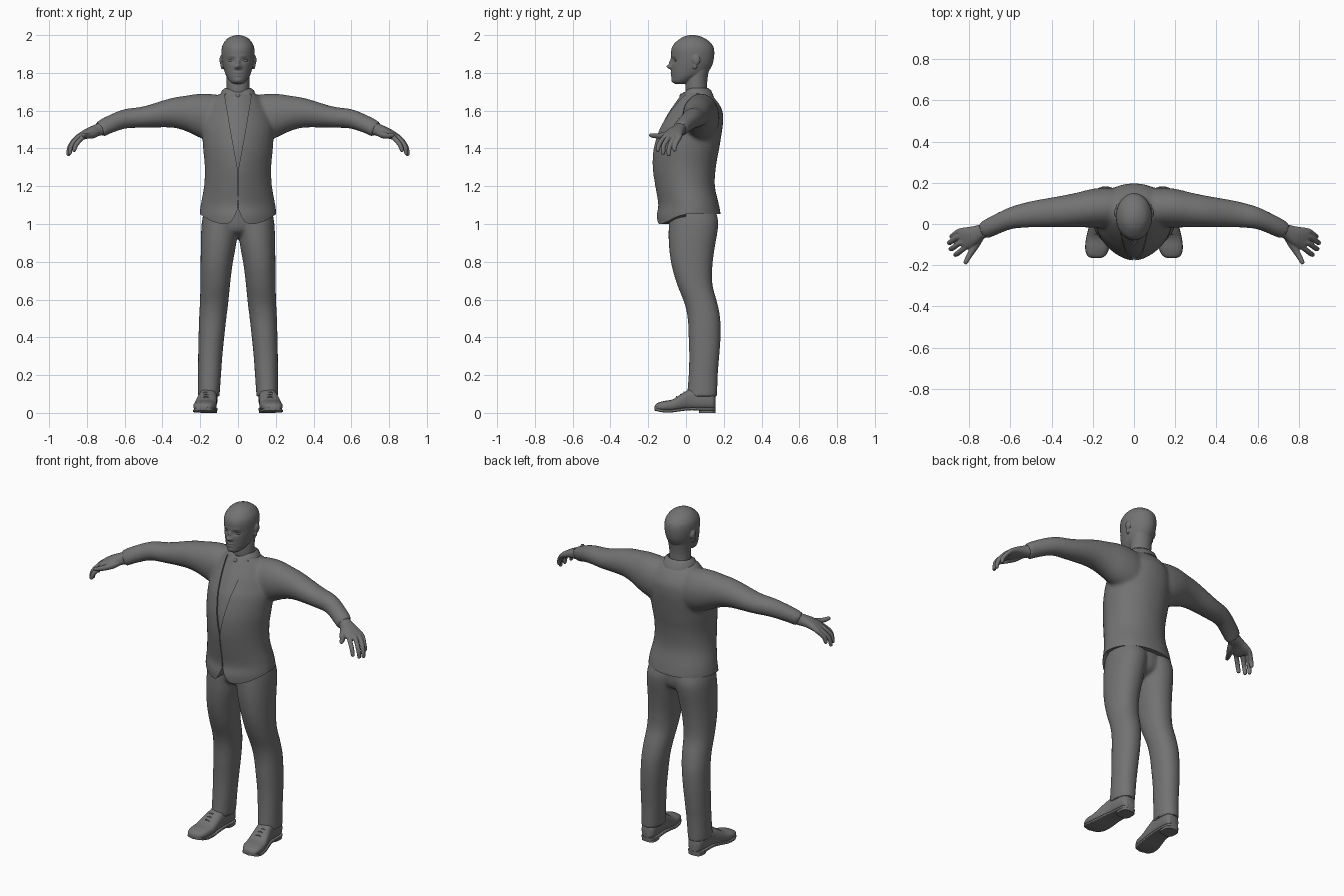
import bpy, bmesh, math
from mathutils import Vector, Matrix

if "Cube" in bpy.data.objects:
    bpy.data.objects.remove(bpy.data.objects["Cube"])

cloth = bpy.data.materials.new("dark_grey")
cloth.diffuse_color = (.17, .17, .17, 1)
cloth.use_nodes = True
cloth.node_tree.nodes["Principled BSDF"].inputs["Base Color"].default_value = cloth.diffuse_color


def spline(p0, p1, p2, p3, t):
    return 0.5 * (2 * p1 + (p2 - p0) * t + (2 * p0 - 5 * p1 + 4 * p2 - p3) * t * t
                  + (3 * p1 - p0 - 3 * p2 + p3) * t ** 3)


def loft(bm, rings, s=1, n=40, steps=4, power=2.0, front=None):
    """Skin smoothly interpolated rings (centre, U, V); s=-1 mirrors in x; front = power of the -V half."""
    def at(i):
        return rings[max(0, min(i, len(rings) - 1))]
    dense = []
    for i in range(len(rings) - 1):
        for k in range(steps):
            dense.append([spline(at(i - 1)[j], at(i)[j], at(i + 1)[j], at(i + 2)[j], k / steps)
                          for j in range(3)])
    dense.append(rings[-1])
    loops = []
    for c, u, v in dense:
        loop = []
        for k in range(n):
            a = 2 * math.pi * k / n
            ca, sa = math.cos(a), math.sin(a)
            e = 2 / (front if front and sa < 0 else power)
            p = c + u * math.copysign(abs(ca) ** e, ca) + v * math.copysign(abs(sa) ** e, sa)
            loop.append(bm.verts.new((p.x * s, p.y, p.z)))
        loops.append(loop)
    for a, b in zip(loops, loops[1:]):
        for k in range(n):
            bm.faces.new((a[k], a[(k + 1) % n], b[(k + 1) % n], b[k]))
    bm.faces.new(loops[0])
    bm.faces.new(loops[-1])


def level(z, x0, x1, y0, y1):
    """Horizontal ring."""
    return (Vector(((x0 + x1) / 2, (y0 + y1) / 2, z)), Vector(((x1 - x0) / 2, 0, 0)), Vector((0, (y1 - y0) / 2, 0)))


def across(y, x, hw, z0, z1):
    """Ring in a plane facing y."""
    return (Vector((x, y, (z0 + z1) / 2)), Vector((hw, 0, 0)), Vector((0, 0, (z1 - z0) / 2)))


def tube(bm, pts, radii, s=1, n=16):
    """Rounded tube through points."""
    pts = [Vector(p) for p in pts]
    d = (pts[-1] - pts[-2]).normalized()
    pts.append(pts[-1] + d * radii[-1] * 0.6)
    radii = list(radii) + [radii[-1] * 0.35]
    rings = []
    for i, p in enumerate(pts):
        t = (pts[min(i + 1, len(pts) - 1)] - pts[max(i - 1, 0)]).normalized()
        u = t.cross(Vector((0.3, 0.9, 0.3))).normalized()
        rings.append((p, u * radii[i], t.cross(u) * radii[i]))
    loft(bm, rings, s, n)


def ball(bm, c, r):
    bmesh.ops.create_uvsphere(bm, u_segments=24, v_segments=16, radius=1,
                              matrix=Matrix.Translation(c) @ Matrix.Diagonal((*r, 1)))


def finish(name, bm, voxel=0, smooth=0, cutters=(), solid=0):
    """Make the object, apply modifiers and shade it."""
    if not solid:
        bmesh.ops.recalc_face_normals(bm, faces=bm.faces)
    me = bpy.data.meshes.new(name)
    bm.to_mesh(me)
    bm.free()
    ob = bpy.data.objects.new(name, me)
    bpy.context.collection.objects.link(ob)
    if voxel:
        m = ob.modifiers.new("merge", 'REMESH')
        m.mode, m.voxel_size, m.use_smooth_shade = 'VOXEL', voxel, True
    if smooth:
        m = ob.modifiers.new("soften", 'SMOOTH')
        m.factor, m.iterations = 0.5, smooth
    if solid:
        m = ob.modifiers.new("thickness", 'SOLIDIFY')
        m.thickness, m.offset = solid, 0
    for c in cutters:
        m = ob.modifiers.new("cut", 'BOOLEAN')
        m.operation, m.solver, m.object = 'DIFFERENCE', 'EXACT', c
    deps = bpy.context.evaluated_depsgraph_get()
    new = bpy.data.meshes.new_from_object(ob.evaluated_get(deps))
    ob.modifiers.clear()
    ob.data = new
    new.materials.clear()
    new.materials.append(cloth)
    bpy.ops.object.select_all(action='DESELECT')
    ob.select_set(True)
    bpy.context.view_layer.objects.active = ob
    bpy.ops.object.shade_smooth_by_angle(angle=math.radians(40))
    return ob


def prism(name, half, y0, y1):
    """Cutter: x-symmetric xz outline extruded along y."""
    outline = half + [(-x, z) for x, z in reversed(half) if x > 0]
    bm = bmesh.new()
    a = [bm.verts.new((x, y0, z)) for x, z in outline]
    b = [bm.verts.new((x, y1, z)) for x, z in outline]
    bm.faces.new(a)
    bm.faces.new(b)
    for i in range(len(a)):
        j = (i + 1) % len(a)
        bm.faces.new((a[i], a[j], b[j], b[i]))
    ob = finish(name, bm)
    ob.hide_render = True
    return ob


# Jacket: torso and sleeves merged, then opened at the front and trimmed at the hem
torso = [(0.96, .203, -.15, .185), (1.04, .204, -.157, .185), (1.10, .198, -.147, .175), (1.2, .18, -.163, .153),
         (1.3, .176, -.177, .158), (1.4, .185, -.174, .176), (1.5, .190, -.148, .192), (1.55, .18, -.124, .197),
         (1.6, .165, -.095, .193), (1.65, .135, -.06, .165), (1.685, .10, -.035, .13), (1.70, .075, -.02, .115)]
sleeve = [(.05, .08, 1.56, .085, .11), (.12, .08, 1.56, .097, .126), (.20, .077, 1.573, .094, .117),
          (.28, .068, 1.586, .084, .093), (.36, .06, 1.588, .076, .077), (.5, .047, 1.566, .064, .057),
          (.6, .028, 1.556, .053, .051), (.69, -.012, 1.522, .045, .043), (.732, -.033, 1.499, .040, .039)]
bm = bmesh.new()
loft(bm, [level(z, -w, w, f, b) for z, w, f, b in torso], power=2.15, front=1.7)
for s in (1, -1):
    rings = []
    for x, y, z, ry, rz in sleeve:
        t = max(0, (x - .55) / .19)
        rings.append((Vector((x, y, z)), Vector((.4 * t * ry, ry, 0)), Vector((.5 * t * rz, 0, rz))))
    loft(bm, rings, s)
cutters = [prism("opening_cutter", [(.002, 1.06), (.002, 1.29), (.04, 1.50), (.072, 1.69), (.072, 1.8)], -.5, 0),
           prism("front_hem_cutter", [(0, 1.085), (.02, 1.035), (.04, 1.008), (.06, 1.0), (.09, 1.0), (.14, 1.015),
                                      (.18, 1.038), (.2, 1.051), (.4, 1.053), (.4, .8)], -.5, .02),
           prism("back_hem_cutter", [(.45, .75), (.45, 1.053)], .0, .55)]
finish("jacket", bm, .009, 12, cutters)
for c in cutters:
    bpy.data.objects.remove(c)

# Shirt just inside the jacket
bm = bmesh.new()
i = .010
loft(bm, [level(z, -w + i, w - i, f + i, b - i) for z, w, f, b in torso[2:]], power=2.15, front=1.7)
finish("shirt", bm)

# Folded collar, open at the throat, and its button
bm = bmesh.new()
rows = []
for k in range(41):
    a = math.radians(-168 + 336 * k / 40)
    sn, cs = math.sin(a), math.cos(a)
    dip = max(0, -cs) ** 4
    rows.append([bm.verts.new((w * sn, .057 + d * cs, z - drop * dip)) for w, d, z, drop in
                 ((.066, .058, 1.695, .015), (.069, .061, 1.717, .022), (.083, .074, 1.705, .022),
                  (.093, .088, 1.672, .025))])
for a, b in zip(rows, rows[1:]):
    for j in range(3):
        bm.faces.new((a[j], b[j], b[j + 1], a[j + 1]))
finish("collar", bm, solid=.006)
bm = bmesh.new()
ball(bm, (0, -.024, 1.677), (.012, .010, .014))
finish("collar_button", bm)

# Trousers: two legs and a seat merged
leg = [(.085, .098, .212, .005, .165), (.2, .09, .211, .014, .168), (.3, .083, .211, .017, .176),
       (.4, .073, .209, .014, .183), (.5, .062, .206, .009, .181), (.58, .052, .202, -.008, .166),
       (.68, .042, .199, -.047, .14), (.78, .03, .198, -.076, .14), (.88, .012, .197, -.09, .153),
       (.96, .0, .195, -.092, .167), (1.02, -.01, .19, -.09, .17), (1.09, -.02, .175, -.09, .15)]
bm = bmesh.new()
for s in (1, -1):
    loft(bm, [level(*r) for r in leg], s, power=2.15)
loft(bm, [level(.925, -.04, .04, .0, .08), level(.955, -.09, .09, -.065, .135),
          level(1.0, -.15, .15, -.085, .155), level(1.09, -.16, .16, -.09, .155)])
finish("trousers", bm, .009, 4)

# Shoes: upper, sole, heel and laces
upper = [(-.166, .184, .018, .012, .036), (-.155, .183, .042, .01, .05), (-.12, .179, .057, .008, .062),
         (-.07, .173, .059, .008, .072), (-.02, .166, .054, .013, .103), (.03, .159, .048, .016, .128),
         (.10, .156, .047, .016, .128), (.14, .155, .041, .016, .11), (.155, .154, .026, .018, .09)]
for s, side in ((1, "left"), (-1, "right")):
    bm = bmesh.new()
    loft(bm, [across(*r) for r in upper], s, power=2.6)
    finish(side + "_shoe", bm)
    bm = bmesh.new()
    base = [.016, .01, .003, .003, .01, .014, .012, .012, .012]
    loft(bm, [across(y, x, w + .001, b, b + .016) for (y, x, w, _, _), b in zip(upper, base)], s, power=6)
    loft(bm, [level(0, .112, .198, .07, .156), level(.026, .111, .199, .068, .157)], s, steps=1, power=3)
    finish(side + "_sole", bm)
    bm = bmesh.new()
    for y, z in ((-.05, .085), (-.03, .097), (-.01, .109)):
        tube(bm, [(.143, y, z - .009), (.17, y, z + .001), (.197, y, z - .009)], [.003] * 3, s, 8)
    finish(side + "_laces", bm)

# Hands: palm, four curled fingers and thumb merged
fingers = [[(.80, -.10, 1.468), (.825, -.118, 1.456), (.857, -.143, 1.42), (.869, -.15, 1.388)],
           [(.81, -.08, 1.473), (.845, -.092, 1.46), (.882, -.118, 1.415), (.891, -.121, 1.373)],
           [(.815, -.055, 1.475), (.853, -.062, 1.458), (.890, -.087, 1.41), (.898, -.092, 1.366)],
           [(.81, -.033, 1.475), (.847, -.034, 1.46), (.878, -.056, 1.422), (.887, -.061, 1.39)]]
for s, side in ((1, "left"), (-1, "right")):
    bm = bmesh.new()
    palm = [(.69, -.015, 1.522, .034, .034), (.735, -.035, 1.500, .035, .033), (.78, -.057, 1.486, .046, .027),
            (.82, -.07, 1.468, .054, .021), (.843, -.076, 1.457, .05, .015)]
    loft(bm, [(Vector((x, y, z)), Vector((.3, .95, .02)) * w, Vector((.4, -.1, .9)) * h)
              for x, y, z, w, h in palm], s, power=2.3)
    for f in fingers:
        tube(bm, f, [.013, .013, .0125, .0102], s)
    tube(bm, [(.745, -.06, 1.485), (.768, -.1, 1.472), (.797, -.148, 1.466), (.819, -.188, 1.470)],
         [.019, .019, .0145, .0105], s)
    finish(side + "_hand", bm, .004, 2)

# Head: skull loft with face bumps, then neck and ears merged in
skull = [(1.742, .022, -.058, -.01), (1.752, .04, -.071, .02), (1.775, .057, -.075, .07), (1.80, .069, -.077, .112),
         (1.84, .08, -.078, .138), (1.88, .086, -.077, .148), (1.92, .087, -.078, .149), (1.95, .080, -.066, .138),
         (1.98, .058, -.033, .105), (1.995, .03, -.003, .07), (2.001, .006, .025, .04)]
bumps = [(0, 1.832, .013, .011, -.026), (0, 1.856, .009, .018, -.013), (0, 1.80, .02, .005, -.006),
         (0, 1.786, .016, .005, -.005), (0, 1.794, .022, .003, .004), (0, 1.762, .02, .012, -.005)]
for s in (1, -1):
    bumps += [(s * .034, 1.866, .018, .012, .008), (s * .03, 1.889, .028, .008, -.003),
              (s * .013, 1.829, .007, .006, -.006)]
bm = bmesh.new()
loft(bm, [level(z, -w, w, f, b) for z, w, f, b in skull], n=120, steps=9)
for v in bm.verts:
    if v.co.y < 0:
        x, z = v.co.x, v.co.z
        v.co.y += sum(d * math.exp(-((x - bx) / sx) ** 2 - ((z - bz) / sz) ** 2) for bx, bz, sx, sz, d in bumps)
loft(bm, [level(1.64, -.07, .07, .005, .12), level(1.70, -.061, .061, -.002, .112),
          level(1.76, -.06, .06, .0, .113), level(1.82, -.062, .062, .02, .122)])
for s in (1, -1):
    ball(bm, (s * .088, .055, 1.868), (.010, .020, .026))
    ball(bm, (s * .084, .047, 1.838), (.008, .012, .02))
finish("head", bm, .004, 2)

# Eyes
for s, side in ((1, "left"), (-1, "right")):
    bm = bmesh.new()
    ball(bm, (s * .035, -.050, 1.865), (.018, .0135, .008))
    finish(side + "_eye", bm)
